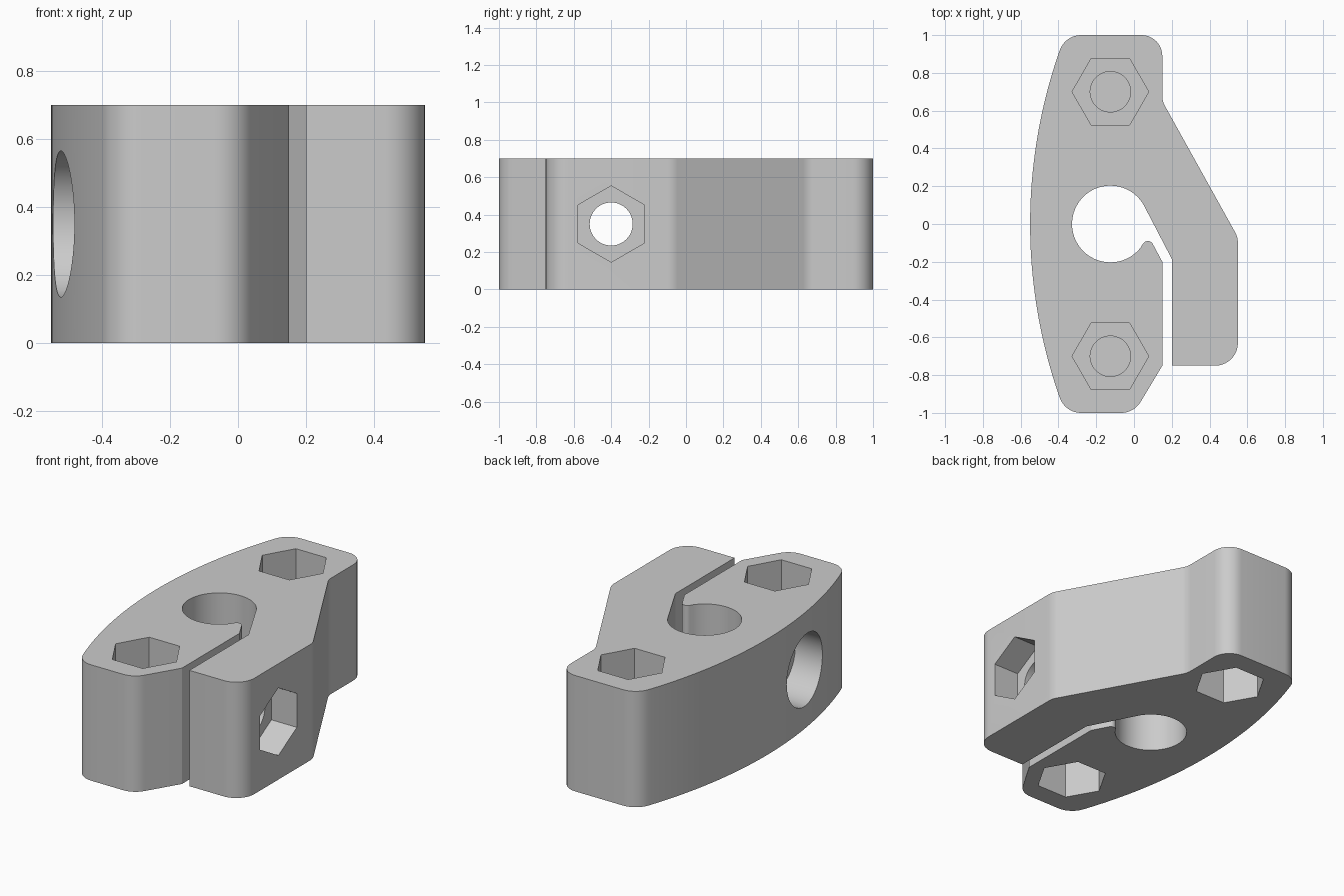
import bpy
import bmesh
from math import sin, cos, tan, pi, radians, sqrt
from mathutils import Vector

if "Cube" in bpy.data.objects:
    bpy.data.objects.remove(bpy.data.objects["Cube"], do_unlink=True)

HEIGHT = 0.70
BORE_X, BORE_R = -0.125, 0.203
SIDE_Y, SIDE_Z = -0.40, HEIGHT / 2


def material(name, rgb):
    mat = bpy.data.materials.new(name)
    mat.use_nodes = True
    mat.diffuse_color = (*rgb, 1)
    mat.node_tree.nodes["Principled BSDF"].inputs["Base Color"].default_value = (*rgb, 1)
    return mat


GREY = material("light grey", (0.6, 0.6, 0.6))


def ring(cx, cy, r, count, start=0.0):
    """Regular polygon around a centre."""
    return [(cx + r * cos(start + 2 * pi * i / count),
             cy + r * sin(start + 2 * pi * i / count)) for i in range(count)]


def fillet(corners, steps=10):
    """Round every (x, y, radius) corner of a closed outline."""
    out = []
    for i, (x, y, r) in enumerate(corners):
        p = Vector((x, y))
        if r == 0:
            out.append((x, y))
            continue
        before = (Vector(corners[i - 1][:2]) - p).normalized()
        after = (Vector(corners[(i + 1) % len(corners)][:2]) - p).normalized()
        half = before.angle(after) / 2
        centre = p + (before + after).normalized() * (r / sin(half))
        a = p + before * (r / tan(half)) - centre
        b = p + after * (r / tan(half)) - centre
        total = a.angle(b)
        for k in range(steps + 1):
            t = k / steps
            v = centre + (a * sin((1 - t) * total) + b * sin(t * total)) / sin(total)
            out.append((v.x, v.y))
    return out


def prism(name, profile, low, high, axis="z"):
    """Extrude a closed profile along z, or along x with the profile in (y, z)."""
    bm = bmesh.new()

    def place(u, v, w):
        return bm.verts.new((u, v, w) if axis == "z" else (w, u, v))

    bottom = [place(u, v, low) for u, v in profile]
    top = [place(u, v, high) for u, v in profile]
    bm.faces.new(bottom)
    bm.faces.new(top)
    for i in range(len(profile)):
        j = (i + 1) % len(profile)
        bm.faces.new((bottom[i], bottom[j], top[j], top[i]))
    bmesh.ops.recalc_face_normals(bm, faces=bm.faces)
    mesh = bpy.data.meshes.new(name)
    bm.to_mesh(mesh)
    bm.free()
    mesh.materials.append(GREY)
    obj = bpy.data.objects.new(name, mesh)
    bpy.context.collection.objects.link(obj)
    return obj


# Clamp outline: foot, slot lip, bore, slot, arm, shoulder, bowed back
BOW_R = 2.78


def bow_x(y):
    return -0.55 + BOW_R - sqrt(BOW_R ** 2 - y ** 2)


corners = [(0, -1, 0.12), (0.15, -0.75, 0), (0.15, -0.2, 0), (0.075, -0.06, 0.03)]
for k in range(65):
    a = radians(-38 - 292 * k / 64)
    corners.append((BORE_X + BORE_R * cos(a), BORE_R * sin(a), 0))
corners += [(0.2, -0.185, 0), (0.2, -0.75, 0), (0.55, -0.75, 0.12),
            (0.55, -0.07, 0.11), (0.15, 0.65, 0.11), (0.15, 1, 0.11),
            (bow_x(1), 1, 0.12)]
for k in range(41):
    y = 0.9 - 1.8 * k / 40
    corners.append((bow_x(y), y, 0))
corners.append((bow_x(1), -1, 0.12))
body = prism("clamp_body", fillet(corners), 0, HEIGHT)

# Vertical screw holes: hexagon pockets above and below, thin web between
cutters = []
for y in (-0.7, 0.7):
    hexagon = ring(BORE_X, y, 0.203, 6)
    cutters += [prism("top_pocket_cutter", hexagon, 0.48, 0.8),
                prism("bottom_pocket_cutter", hexagon, -0.1, 0.22),
                prism("screw_hole_cutter", ring(BORE_X, y, 0.107, 48), 0.24, 0.55)]

# Cross bolt: through hole, hexagon nut pocket and round head recess
cutters += [
    prism("bolt_hole_cutter", ring(SIDE_Y, SIDE_Z, 0.115, 48), -0.7, 0.7, "x"),
    prism("nut_pocket_cutter", ring(SIDE_Y, SIDE_Z, 0.204, 6, pi / 2), 0.38, 0.7, "x"),
    prism("head_recess_cutter", ring(SIDE_Y, SIDE_Z, 0.215, 64), -0.7, -0.3, "x"),
]

bpy.ops.object.select_all(action="DESELECT")
bpy.context.view_layer.objects.active = body
body.select_set(True)
for cutter in cutters:
    cutter.hide_render = True
    mod = body.modifiers.new(cutter.name, "BOOLEAN")
    mod.operation = "DIFFERENCE"
    mod.solver = "EXACT"
    mod.object = cutter
    bpy.ops.object.modifier_apply(modifier=mod.name)
for cutter in cutters:
    bpy.data.objects.remove(cutter, do_unlink=True)

bpy.ops.object.shade_smooth_by_angle(angle=radians(25))
